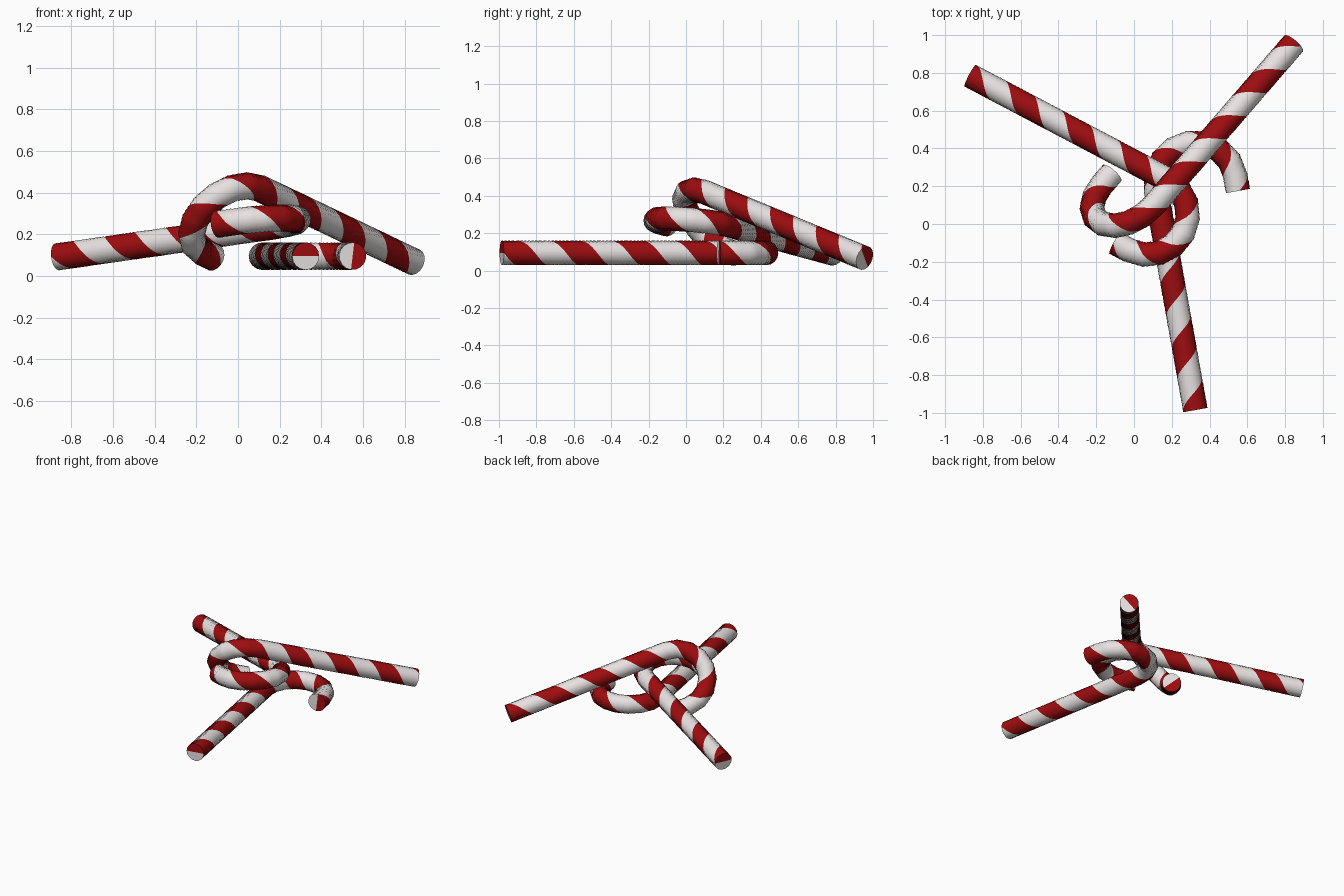
import bpy, bmesh, math
from mathutils import Vector

if "Cube" in bpy.data.objects:
    bpy.data.objects.remove(bpy.data.objects["Cube"])

R_TUBE = 0.066     # stick radius
R_HOOK = 0.213     # hook centreline radius
SHAFT = 1.185      # straight length
TAIL = 0.083       # short straight bit after the hook
PITCH = 0.338      # one turn of the stripe
SIDES = 16
FACETS = 8         # straight pieces in the hook bend
PHASE = -math.pi / 2


def material(name, rgb):
    m = bpy.data.materials.new(name)
    m.diffuse_color = (*rgb, 1)
    m.use_nodes = True
    m.node_tree.nodes["Principled BSDF"].inputs["Base Color"].default_value = m.diffuse_color
    return m


white = material("sugar white", (0.80, 0.76, 0.75))
red = material("candy red", (0.34, 0.004, 0.005))


def stations():
    """Distances along the cane where a ring is placed."""
    arc = math.pi * R_HOOK
    out = [SHAFT * i / 64 for i in range(64)]
    out += [SHAFT + arc * i / (FACETS * 4) for i in range(FACETS * 4)]
    out += [SHAFT + arc + TAIL * i / 4 for i in range(5)]
    return out


def place(s, a, r):
    """Point in cane space: x towards the hook, y along the shaft, z sideways."""
    side, normal = r * math.cos(a), r * math.sin(a)
    arc = math.pi * R_HOOK
    if s <= SHAFT:
        return side, s, normal
    if s >= SHAFT + arc - 1e-6:
        return 2 * R_HOOK - side, SHAFT - (s - SHAFT - arc), normal
    t = (s - SHAFT) / R_HOOK
    step = math.pi / FACETS
    local = (t + 1e-7) % step - step / 2
    rho = (R_HOOK - side) * math.cos(step / 2) / math.cos(local)
    return R_HOOK - rho * math.cos(t), SHAFT + rho * math.sin(t), normal


def cane(name, foot, along, toward):
    # frame of the cane
    foot = Vector(foot)
    d = Vector(along).normalized()
    p = Vector(toward)
    p = (p - d * p.dot(d)).normalized()
    n = d.cross(p)

    bm = bmesh.new()

    def vert(s, a, r):
        x, y, z = place(s, a, r)
        return bm.verts.new(foot + p * x + d * y + n * z)

    # rings twist along the path, so half the columns form the red stripe
    ss = stations()
    rings = []
    for s in ss:
        base = PHASE + 2 * math.pi * s / PITCH - math.pi / 2
        rings.append([vert(s, base + 2 * math.pi * k / SIDES, R_TUBE) for k in range(SIDES)])

    def face(vs, k):
        f = bm.faces.new(vs)
        f.material_index = 1 if k < SIDES // 2 else 0
        return f

    for r0, r1 in zip(rings, rings[1:]):
        for k in range(SIDES):
            j = (k + 1) % SIDES
            face((r0[k], r0[j], r1[j], r1[k]), k).smooth = True
    # end caps, split in the two colours
    for ring, s in ((rings[0], ss[0]), (rings[-1], ss[-1])):
        c = vert(s, 0, 0)
        for k in range(SIDES):
            face((c, ring[(k + 1) % SIDES], ring[k]), k)
    bmesh.ops.recalc_face_normals(bm, faces=bm.faces[:])

    me = bpy.data.meshes.new(name)
    bm.to_mesh(me)
    bm.free()
    me.materials.append(white)
    me.materials.append(red)
    ob = bpy.data.objects.new(name, me)
    bpy.context.collection.objects.link(ob)
    bpy.context.view_layer.objects.active = ob
    ob.select_set(True)
    bpy.ops.object.shade_smooth_by_angle(angle=math.radians(40))
    ob.select_set(False)


# flat cane, top leaning cane, middle cane
cane("flat_cane", (0.325, -0.985, 0.095), (-0.176, 0.984, 0), (0.984, 0.176, 0))
cane("upper_cane", (0.845, 0.955, 0.067), (-0.624, -0.722, 0.298), (-0.644, 0.257, -0.721))
cane("middle_cane", (-0.867, 0.785, 0.092), (0.879, -0.463, 0.126), (-0.48, -0.875, 0.04))
